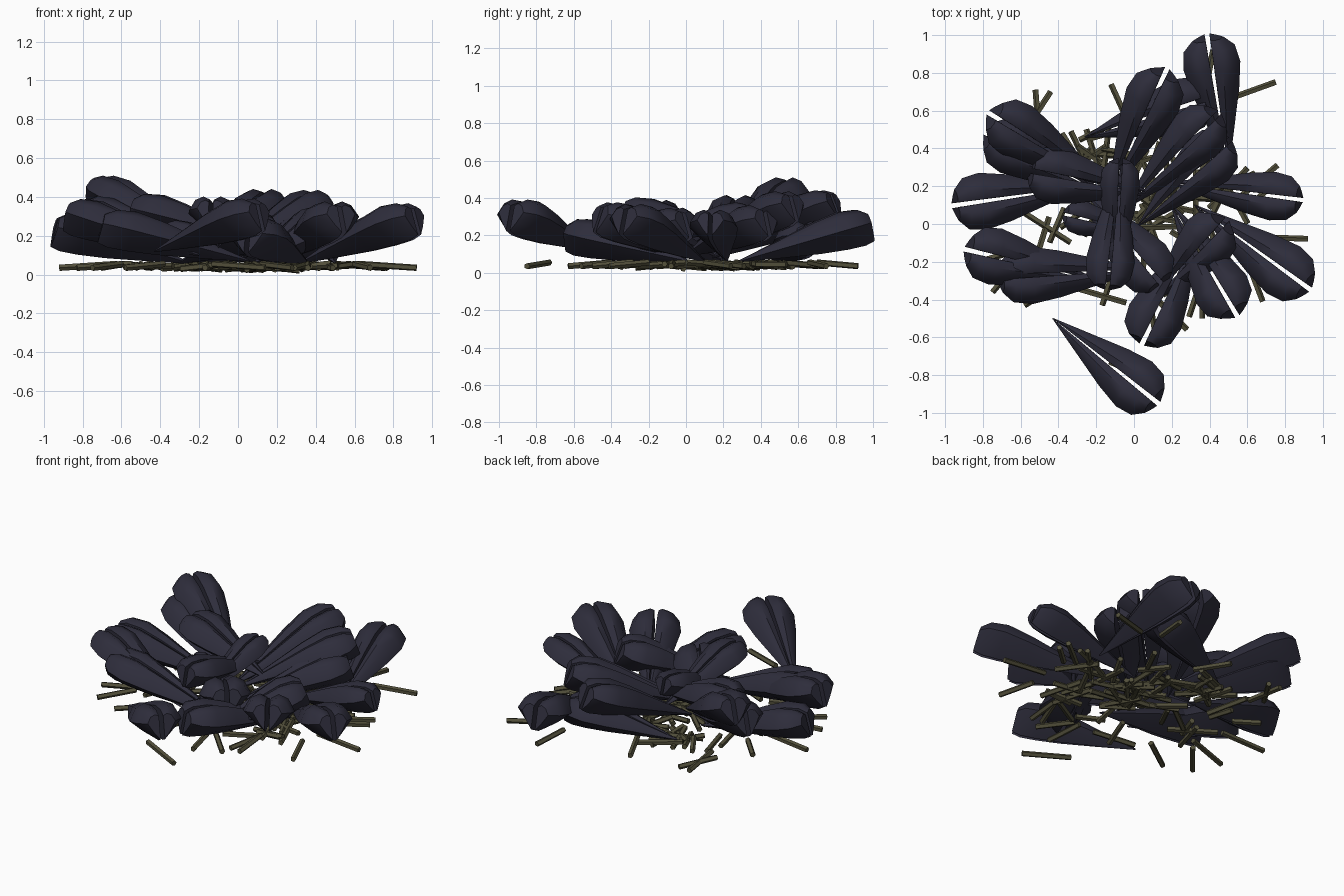
import bpy, bmesh, math, random
from mathutils import Vector, Matrix

cube = bpy.data.objects.get("Cube")
if cube:
    bpy.data.objects.remove(cube, do_unlink=True)
random.seed(4)


def material(name, color):
    m = bpy.data.materials.new(name)
    m.use_nodes = True
    m.diffuse_color = (*color, 1)
    m.node_tree.nodes["Principled BSDF"].inputs["Base Color"].default_value = (*color, 1)
    return m


leaf_mat = material("dark slate", (0.027, 0.026, 0.044))
twig_mat = material("olive bark", (0.085, 0.079, 0.043))


def finish(bm, name, mat, angle):
    bmesh.ops.recalc_face_normals(bm, faces=bm.faces)
    me = bpy.data.meshes.new(name)
    bm.to_mesh(me)
    bm.free()
    me.materials.append(mat)
    for p in me.polygons:
        p.use_smooth = True
    me.set_sharp_from_angle(angle=math.radians(angle))
    return me


def leaf_mesh():
    # Two lobes side by side, domed above and keeled below, split by a slit
    section = [(0, .74), (.32, .95), (.72, .72), (1, .05), (.5, -.55), (0, -1)]
    # Along the leaf: position, width, dome height, keel depth
    stations = [(0, .02, .04, .04), (.3, .42, .42, .42), (.6, .82, .82, .78),
                (.8, 1, 1, .95), (.93, .88, .85, 1), (1, .5, .5, .9)]
    bm = bmesh.new()
    for side in (1, -1):
        rings = [[bm.verts.new((t, side * (.013 * t + .142 * w * a),
                                .11 * b * (dome if b > 0 else keel)))
                  for a, b in section] for t, w, dome, keel in stations]
        for r0, r1 in zip(rings, rings[1:]):
            for i in range(len(section)):
                j = (i + 1) % len(section)
                bm.faces.new((r0[i], r0[j], r1[j], r1[i]))
        bm.faces.new(rings[0])
        bm.faces.new(rings[-1])
    return finish(bm, "leaf", leaf_mat, 50)


def twig_mesh():
    bm = bmesh.new()
    bmesh.ops.create_cone(bm, cap_ends=True, segments=5, radius1=.017, radius2=.017,
                          depth=1, matrix=Matrix.Rotation(math.pi / 2, 4, 'Y'))
    bmesh.ops.translate(bm, verts=bm.verts, vec=(.5, 0, 0))
    return finish(bm, "twig", twig_mat, 30)


def place(name, mesh, start, end, scale=1):
    # Stretch a unit-long mesh from start to end, keeping its side axis level
    start, end = Vector(start), Vector(end)
    f = end - start
    s = Vector((0, 0, 1)).cross(f).normalized()
    u = f.cross(s).normalized()
    m = Matrix((f, s * scale, u * scale)).transposed().to_4x4()
    m.translation = start
    ob = bpy.data.objects.new(name, mesh)
    bpy.context.collection.objects.link(ob)
    ob.matrix_world = m


# Leaves: root x, y, z then tip x, y, z and, where slimmer, a scale
leaves = [
    (-.43, -.5, .12, .11, -.935, .32), (.5, .28, .06, .39, .98, .265),
    (-.14, .14, .08, .16, .79, .38), (-.05, .08, .12, .43, .57, .37),
    (.02, -.01, .09, .49, .43, .29), (-.14, .2, .14, -.74, .57, .45),
    (-.16, .16, .1, -.76, .47, .34), (.1, .16, .18, -.54, .28, .34),
    (-.25, .2, .06, -.94, .1, .24), (-.2, -.3, .1, -.87, -.14, .32),
    (.06, -.24, .07, -.7, -.28, .26), (-.07, .34, .18, -.14, -.33, .34, .85),
    (-.1, -.3, .14, -.07, .33, .33, .7), (-.3, .2, .06, .14, -.31, .25),
    (.36, .02, .06, .05, -.62, .21), (.2, .1, .07, .53, -.46, .31),
    (.32, .1, .06, .91, -.33, .3), (.18, .22, .06, .87, .13, .28, .85),
    (.08, -.42, .06, .47, .0, .28), (-.26, .46, .07, .38, .66, .2),
    (.09, -.06, .09, -.36, .05, .24, .6),
]
leaf = leaf_mesh()
for p in leaves:
    place("leaf", leaf, p[:3], p[3:6], *p[6:])

# Twigs poking out around the rim: inner x, y then outer x, y
twig = twig_mesh()
rim = [
    (.5, .66, .75, .75), (-.5, .45, -.52, .71), (-.57, .5, -.44, .7),
    (.62, -.07, .92, -.08), (.12, -.4, .28, -.56), (-.38, -.3, -.58, -.43),
    (-.6, -.18, -.75, -.36), (.6, -.2, .68, -.41), (-.1, -.22, -.17, -.43),
    (.56, .14, .76, .31), (-.02, .52, -.12, .74), (.36, -.28, .29, -.49),
    (-.13, -.73, .14, -.85), (-.62, .06, -.92, .08), (-.3, .35, -.38, .48),
    (-.58, .2, -.7, .32), (.36, -.3, .36, -.5), (-.55, -.12, -.83, -.2),
    (.38, .7, .42, .92), (.08, -.4, .12, -.63), (.62, .1, .77, .24),
]
for x0, y0, x1, y1 in rim:
    place("twig", twig, (x0, y0, .055), (x1, y1, .035))

# Twigs strewn over the middle of the bed
for i in range(60):
    a, r = random.uniform(0, math.tau), .56 * random.random() ** .7
    b, half = random.uniform(0, math.tau), random.uniform(.08, .15)
    c = Vector((r * math.cos(a), .06 + .9 * r * math.sin(a), .034 + .02 * r))
    d = Vector((math.cos(b), math.sin(b), random.uniform(-.12, .12))) * half
    place("twig", twig, c - d, c + d)
